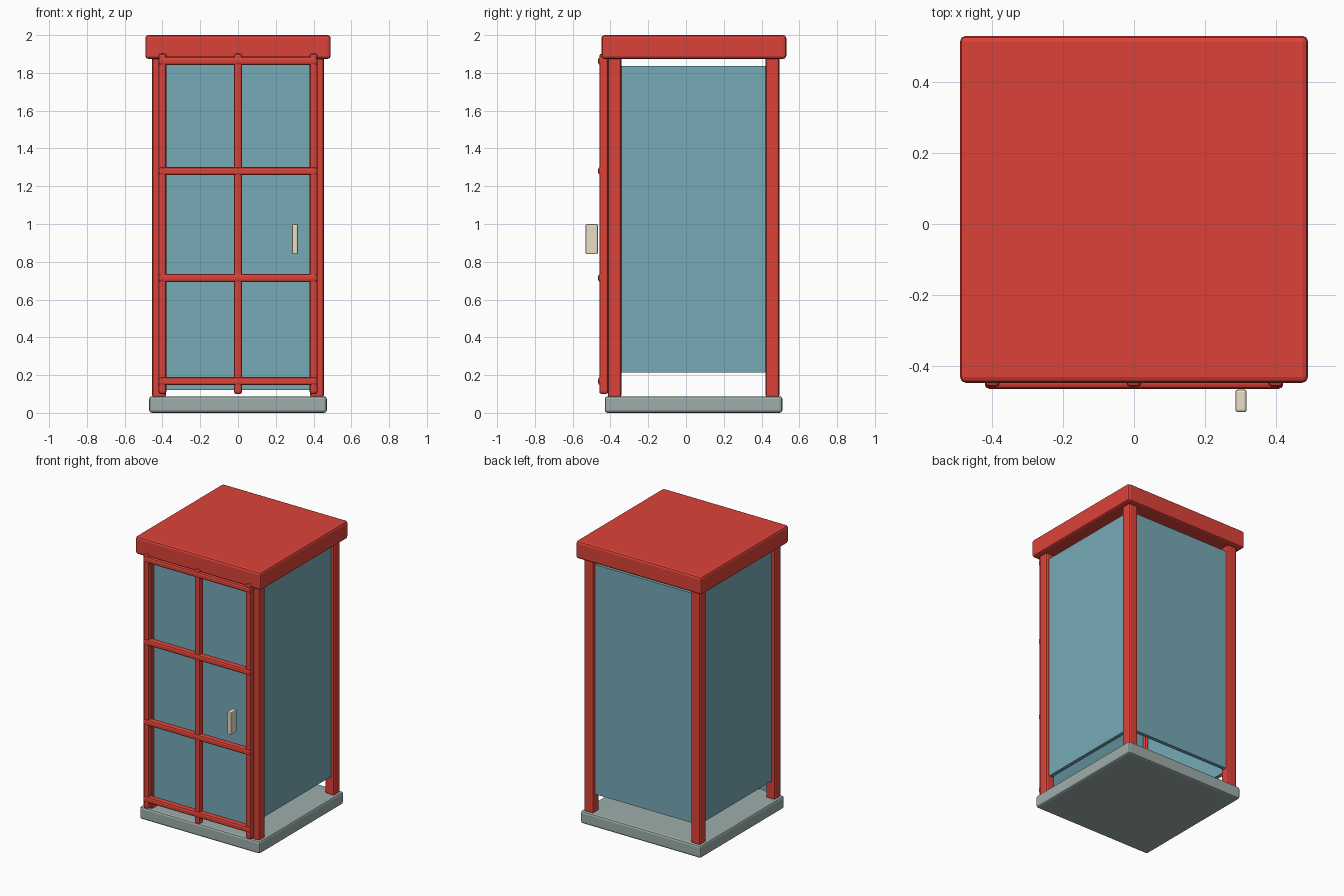
import bpy

if "Cube" in bpy.data.objects:
    bpy.data.objects.remove(bpy.data.objects["Cube"])

CY = 0.04  # the cabin sits slightly behind the centre, the door in front


def material(name, r, g, b):
    m = bpy.data.materials.new(name)
    m.diffuse_color = (r, g, b, 1)
    m.use_nodes = True
    m.node_tree.nodes["Principled BSDF"].inputs["Base Color"].default_value = m.diffuse_color
    return m


RED = material("red_paint", 0.72, 0.055, 0.04)
GLASS = material("blue_glass", 0.18, 0.40, 0.47)
STONE = material("grey_stone", 0.34, 0.42, 0.41)
METAL = material("pale_metal", 0.82, 0.74, 0.56)


def box(name, lo, hi, mat, bevel=0.0):
    centre = [(a + b) / 2 for a, b in zip(lo, hi)]
    bpy.ops.mesh.primitive_cube_add(size=1, location=centre)
    ob = bpy.context.object
    ob.name = name
    ob.scale = [b - a for a, b in zip(lo, hi)]
    bpy.ops.object.transform_apply(location=False, rotation=False, scale=True)
    ob.data.materials.append(mat)
    if bevel:
        mod = ob.modifiers.new("bevel", 'BEVEL')
        mod.width = bevel
        mod.segments = 2
    return ob


# Base slab and roof
box("base", (-0.47, CY - 0.47, 0), (0.47, CY + 0.47, 0.088), STONE, 0.014)
box("roof", (-0.491, CY - 0.488, 1.874), (0.491, CY + 0.491, 2.0), RED, 0.016)

# Corner posts
for sx, side in ((-1, "left"), (1, "right")):
    for sy, end in ((-1, "front"), (1, "back")):
        x, y = sx * 0.418, CY + sy * 0.418
        box(f"{end}_{side}_post", (x - 0.036, y - 0.036, 0.08),
            (x + 0.036, y + 0.036, 1.89), RED, 0.013)

# Side and back panes
for sx, side in ((-1, "left"), (1, "right")):
    x = sx * 0.418
    box(f"{side}_pane", (x - 0.013, CY - 0.39, 0.214),
        (x + 0.013, CY + 0.39, 1.837), GLASS)
box("back_pane", (-0.39, CY + 0.405, 0.214), (0.39, CY + 0.431, 1.837), GLASS)

# Door: pane, upright bars, cross bars
box("door_pane", (-0.39, CY - 0.431, 0.12), (0.39, CY - 0.405, 1.86), GLASS)
for i, x in enumerate((-0.4, 0, 0.4)):
    box(f"door_upright_{i + 1}", (x - 0.021, -0.459, 0.1),
        (x + 0.021, -0.412, 1.902), RED, 0.012)
for i, z in enumerate((0.168, 0.714, 1.28, 1.863)):
    box(f"door_crossbar_{i + 1}", (-0.421, -0.465, z - 0.021),
        (0.421, -0.419, z + 0.021), RED, 0.012)

# Door handle
box("door_handle", (0.286, -0.531, 0.84), (0.318, -0.467, 1.0), METAL, 0.007)
